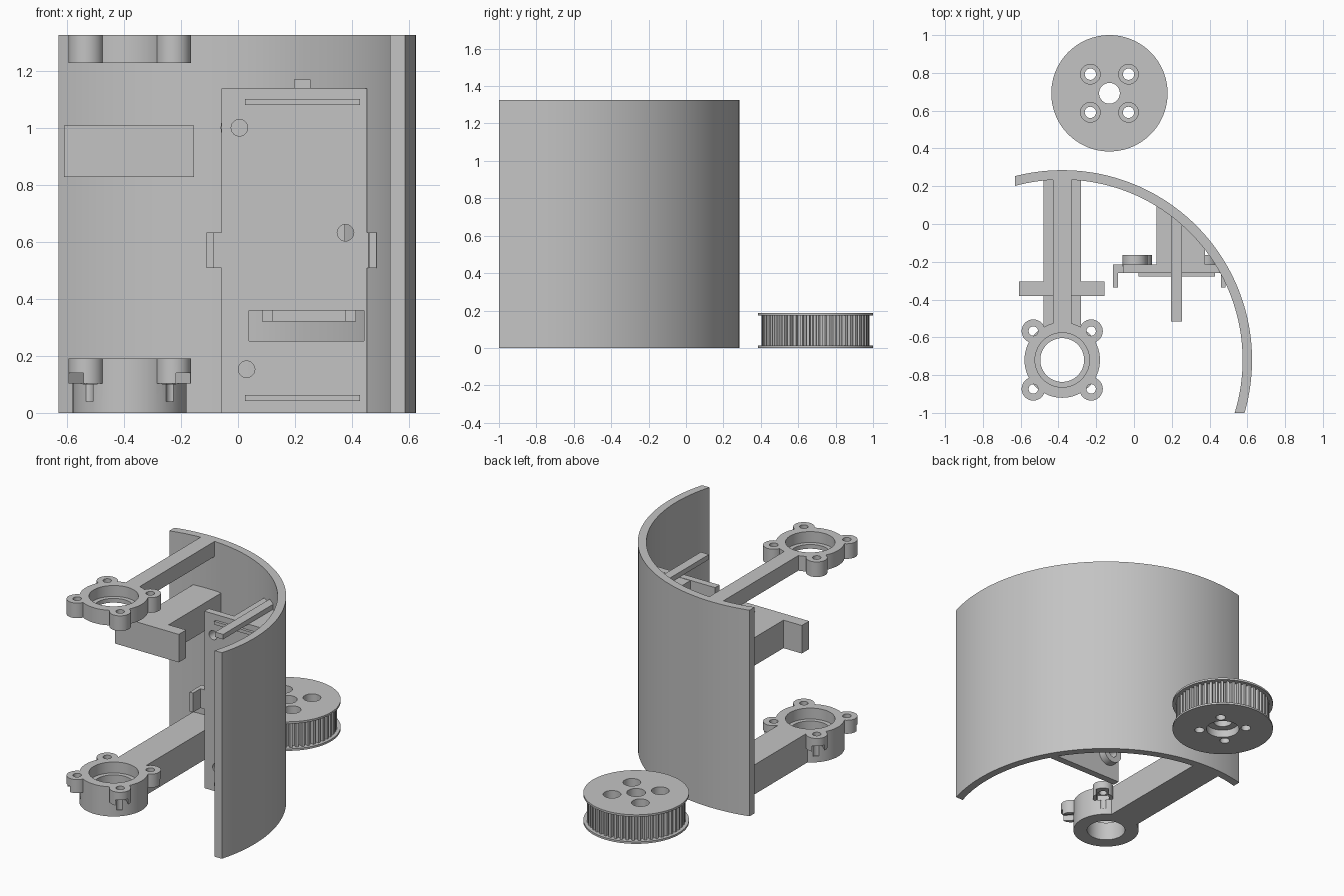
import bpy, bmesh, math
from mathutils import Vector

if "Cube" in bpy.data.objects:
    bpy.data.objects.remove(bpy.data.objects["Cube"])

grey = bpy.data.materials.new("mid_grey")
grey.diffuse_color = (0.55, 0.55, 0.55, 1)
grey.use_nodes = True
grey.node_tree.nodes["Principled BSDF"].inputs["Base Color"].default_value = grey.diffuse_color

CX, CY = -0.38, -0.72          # common axis of shell and bearing rings
R_OUT, R_IN = 1.005, 0.955     # shell radii
HEIGHT = 1.325


def prism(name, pts, z0, z1):
    """Extrude an XY outline from z0 to z1."""
    bm = bmesh.new()
    low = bm.faces.new([bm.verts.new((x, y, z0)) for x, y in pts])
    low.normal_update()
    up = bmesh.ops.extrude_face_region(bm, geom=[low])["geom"]
    bmesh.ops.translate(bm, vec=(0, 0, z1 - z0),
                        verts=[v for v in up if isinstance(v, bmesh.types.BMVert)])
    bmesh.ops.recalc_face_normals(bm, faces=bm.faces[:])
    me = bpy.data.meshes.new(name)
    bm.to_mesh(me)
    bm.free()
    ob = bpy.data.objects.new(name, me)
    bpy.context.collection.objects.link(ob)
    me.materials.append(grey)
    return ob


def box(name, x0, x1, y0, y1, z0, z1):
    return prism(name, [(x0, y0), (x1, y0), (x1, y1), (x0, y1)], z0, z1)


def circle(cx, cy, r, n):
    return [(cx + r * math.cos(math.tau * i / n), cy + r * math.sin(math.tau * i / n))
            for i in range(n)]


def cyl(name, cx, cy, r, z0, z1, n=48):
    return prism(name, circle(cx, cy, r, n), z0, z1)


def cyl_y(name, cx, cz, r, y0, y1, n=32):
    """Cylinder lying along y."""
    ob = cyl(name, cx, cz, r, -y1, -y0, n)
    for v in ob.data.vertices:
        x, y, z = v.co
        v.co = (x, -z, y)
    return ob


def combine(ob, others, op):
    """Boolean the others into ob and remove them."""
    for o in others:
        o.hide_render = True
        m = ob.modifiers.new("cut", 'BOOLEAN')
        m.operation, m.object, m.solver = op, o, 'EXACT'
        bpy.context.view_layer.objects.active = ob
        bpy.ops.object.modifier_apply(modifier=m.name)
        bpy.data.objects.remove(o)
    return ob


def arc(r, a0, a1, n):
    return [(CX + r * math.cos(a0 + (a1 - a0) * i / n),
             CY + r * math.sin(a0 + (a1 - a0) * i / n)) for i in range(n + 1)]


def inner_y(x):
    """Point just inside the shell wall above a given x."""
    return CY + math.sqrt((R_IN + 0.01) ** 2 - (x - CX) ** 2)


# Curved shell, its ends trimmed square to the axes
def ends(r):
    return math.asin((-1 - CY) / r), math.acos((-0.63 - CX) / r)


o0, o1 = ends(R_OUT)
i0, i1 = ends(R_IN)
prism("curved_shell", arc(R_OUT, o0, o1, 72) + arc(R_IN, i1, i0, 72), 0, HEIGHT)


# Bearing rings with four screw lugs on an arm
def bracket(name, z0, z1, lug_z, half_arm, nut_traps):
    ring = cyl(name, CX, CY, 0.2, z0, z1, 64)
    spots = [(sx, sy) for sx in (-1, 1) for sy in (-1, 1)]
    d = 0.153
    parts = [cyl("lug", CX + sx * d, CY + sy * d, 0.062, lug_z, z1, 32) for sx, sy in spots]
    parts.append(box("arm", CX - half_arm, CX + half_arm, CY + 0.17, inner_y(CX + half_arm), z0, z1))
    combine(ring, parts, 'UNION')
    cuts = [cyl("bore", CX, CY, 0.116, z0 - 0.1, z1 + 0.1, 64),
            cyl("seat", CX, CY, 0.144, z1 - 0.07, z1 + 0.1, 64)]
    for sx, sy in spots:
        px, py = CX + sx * d, CY + sy * d
        cuts.append(cyl("screw_hole", px, py, 0.025, 0.04 if nut_traps else z0 - 0.1, z1 + 0.1, 24))
        if nut_traps:
            out = Vector((sx, sy)).normalized()
            side = Vector((-out.y, out.x)) * 0.037
            c = Vector((px, py))
            a, b = c - out * 0.03, c + out * 0.1
            # back slots stay clear of the arm
            cuts.append(prism("nut_slot", [tuple(p) for p in (a - side, b - side, b + side, a + side)],
                              lug_z - 0.001, lug_z + 0.037))
    combine(ring, cuts, 'DIFFERENCE')


bracket("lower_bearing_arm", 0, 0.19, 0.103, 0.1, True)
bracket("upper_bearing_arm", 1.228, HEIGHT, 1.228, 0.05, False)

# Middle T-shaped support
t = [(-0.61, -0.38), (-0.155, -0.38), (-0.155, -0.305), (-0.28, -0.305),
     (-0.28, inner_y(-0.28)), (-0.48, inner_y(-0.48)), (-0.48, -0.305), (-0.61, -0.305)]
prism("tee_support", t, 0.828, 1.008)

# Mounting panel with ridges, bosses, side hooks and a window
F, B = -0.26, -0.215
panel = box("mounting_panel", -0.057, 0.452, F, B, 0, 1.138)
holes = [(0.005, 1.0), (0.03, 0.153), (0.377, 0.632)]
wedge_pts = [(0.12, B - 0.005), (0.375, B - 0.005)] + \
            [(x, inner_y(x)) for x in (0.375, 0.31, 0.25, 0.185, 0.12)]
combine(panel, [cyl_y("boss", x, z, 0.066, B - 0.01, -0.165) for x, z in holes], 'UNION')
combine(panel, [cyl_y("hole", x, z, 0.029, F - 0.1, -0.1) for x, z in holes]
        + [box("window", 0.038, 0.442, F - 0.1, -0.2, 0.252, 0.359)], 'DIFFERENCE')
for nm, z in (("lower_ridge", 0.042), ("upper_ridge", 1.08)):
    box(nm, 0.024, 0.428, -0.277, F + 0.005, z, z + 0.021)
for nm, xs, xe, xi in (("left_hook", -0.11, -0.05, -0.085), ("right_hook", 0.485, 0.445, 0.46)):
    prism(nm, [(xs, B), (xe, B), (xe, F), (xi, F), (xi, -0.335), (xs, -0.335)], 0.508, 0.632)
for nm, x in (("left_window_stop", 0.085), ("right_window_stop", 0.375)):
    box(nm, x, x + 0.038, B - 0.02, B, 0.32, 0.36)

# Web joining panel to shell, and top rail
web = prism("panel_web", wedge_pts, 0.32, 1.136)
combine(web, [cyl_y("web_hole", 0.377, 0.632, 0.029, F - 0.1, -0.165)], 'DIFFERENCE')
prism("top_rail", [(0.197, -0.515), (0.255, -0.515), (0.255, inner_y(0.255)),
                   (0.197, inner_y(0.197))], 1.137, 1.169)

# Toothed pulley with two flanges
PX, PY = -0.13, 0.692
TEETH = 50
outline = []
for k in range(TEETH):
    for f, r in ((-0.32, 0.288), (0.1, 0.288), (0.18, 0.266), (0.5, 0.266)):
        a = math.tau * (k + f) / TEETH
        outline.append((PX + r * math.cos(a), PY + r * math.sin(a)))
pulley = prism("toothed_pulley", outline, 0.006, 0.18)
combine(pulley, [cyl("flange", PX, PY, 0.308, 0, 0.013, 96),
                 cyl("flange", PX, PY, 0.308, 0.174, 0.187, 96)], 'UNION')
bores = [cyl("shaft_bore", PX, PY, 0.055, -0.1, 0.3, 40),
         cyl("hub_recess", PX, PY, 0.1, -0.1, 0.05, 48)]
for sx in (-1, 1):
    for sy in (-1, 1):
        x, y = PX + sx * 0.101, PY + sy * 0.101
        bores += [cyl("screw_hole", x, y, 0.03, -0.1, 0.3, 24),
                  cyl("screw_head_recess", x, y, 0.052, 0.09, 0.3, 32)]
combine(pulley, bores, 'DIFFERENCE')

# Smooth the round walls, keep edges sharp
for ob in bpy.context.scene.objects:
    ob.select_set(True)
bpy.context.view_layer.objects.active = pulley
bpy.ops.object.shade_smooth_by_angle(angle=math.radians(25))
